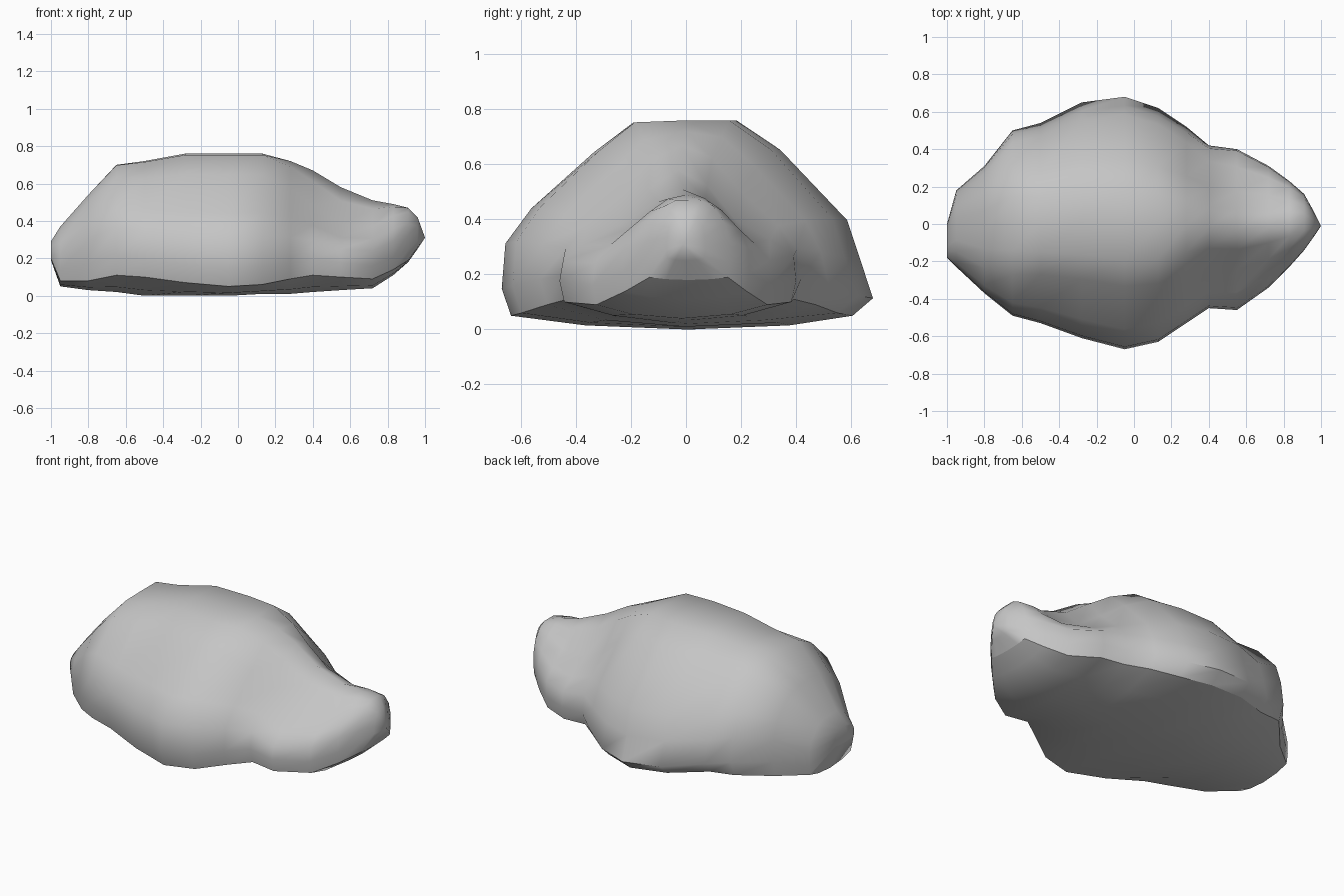
import bpy
import bmesh
import math

default_cube = bpy.data.objects.get("Cube")
if default_cube:
    bpy.data.objects.remove(default_cube, do_unlink=True)

# Stone material
stone = bpy.data.materials.new("stone grey")
stone.use_nodes = True
grey = (0.56, 0.56, 0.56, 1)
stone.diffuse_color = grey
shader = stone.node_tree.nodes["Principled BSDF"]
shader.inputs["Base Color"].default_value = grey
shader.inputs["Roughness"].default_value = 0.9

# Half profiles from rim to crest: (share of half width, share of height)
FRONT = [(.95, 0), (1, .14), (.98, .37), (.84, .55), (.5, .84), (.29, .99)]
BACK = [(.89, 0), (1, .09), (.93, .29), (.86, .49), (.5, .85), (.26, 1)]
NOSE_FRONT = [(.96, 0), (1, .16), (.97, .31), (.78, .44), (.5, .58), (.25, .85)]
NOSE_BACK = [(.96, 0), (1, .16), (.98, .35), (.78, .47), (.48, .63), (.25, .88)]
BLUNT = [(.95, 0), (1, .2), (.98, .48), (.88, .7), (.6, .92), (.3, 1)]

# Sections along the length: x, front y, back y, top z, rim z, bottom z
SECTIONS = [
    (-1, -.18, 0, .29, .2, .19),
    (-.95, -.23, .18, .37, .08, .05),
    (-.8, -.37, .31, .54, .08, .03),
    (-.65, -.49, .5, .7, .11, .02),
    (-.5, -.53, .54, .72, .1, 0),
    (-.28, -.61, .65, .76, .07, 0),
    (-.05, -.67, .68, .76, .05, 0),
    (.13, -.63, .62, .76, .06, .01),
    (.28, -.53, .52, .72, .09, .01),
    (.4, -.45, .42, .67, .11, .02),
    (.55, -.46, .4, .58, .1, .03),
    (.72, -.34, .31, .51, .09, .04),
    (.83, -.23, .23, .49, .14, .11),
    (.91, -.14, .16, .47, .19, .18),
    (.96, -.07, .07, .42, .26, .25),
    (1, -.01, -.01, .31, .31, .31),
]
RIM_END = len(SECTIONS) - 3


def ramp(x, start, end):
    return min(max((x - start) / (end - start), 0), 1)


def blend(first, second, amount):
    """Mix two half profiles."""
    return [(a + (c - a) * amount, b + (d - b) * amount)
            for (a, b), (c, d) in zip(first, second)]


def section_points(x, front, back, top, rim, bottom):
    """Closed loop: front wall, crest, back wall, underside."""
    middle = (front + back) / 2
    half = (back - front) / 2
    pointed = ramp(x, .2, .5)
    blunt = max(ramp(x, -.45, -.8), ramp(x, .65, .9))

    def wall(body, nose, side):
        profile = blend(blend(body, nose, pointed), BLUNT, blunt)
        return [(x, middle + side * half * w, rim + (top - rim) * h)
                for w, h in profile]

    crest = [(x, middle, top)]
    under = [(x, middle + half * share, bottom + (rim - bottom) * lift)
             for share, lift in ((.55, .3), (0, 0), (-.55, .3))]
    return (wall(FRONT, NOSE_FRONT, -1) + crest
            + wall(BACK, NOSE_BACK, 1)[::-1] + under)


# Boulder: loft the sections, then close both ends
bm = bmesh.new()
rings = [[bm.verts.new(p) for p in section_points(*s)] for s in SECTIONS]
count = len(rings[0])
back_rim = count - 4
for ring, following in zip(rings, rings[1:]):
    for i in range(count):
        j = (i + 1) % count
        bm.faces.new((ring[i], ring[j], following[j], following[i]))
bm.faces.new(rings[0])

# Crisp rim around the underside
for ring, following in zip(rings[:RIM_END], rings[1:]):
    for i in (0, back_rim):
        bm.edges.get((ring[i], following[i])).smooth = False
for ring in (rings[0], rings[RIM_END]):
    for i in range(back_rim, count):
        bm.edges.get((ring[i], ring[(i + 1) % count])).smooth = False

bmesh.ops.remove_doubles(bm, verts=bm.verts[:], dist=0.001)
bmesh.ops.recalc_face_normals(bm, faces=bm.faces[:])

mesh = bpy.data.meshes.new("boulder")
bm.to_mesh(mesh)
bm.free()
mesh.materials.append(stone)
boulder = bpy.data.objects.new("boulder", mesh)
bpy.context.collection.objects.link(boulder)

# Smooth stone surface that keeps the rim sharp
bpy.ops.object.select_all(action="DESELECT")
boulder.select_set(True)
bpy.context.view_layer.objects.active = boulder
bpy.ops.object.shade_smooth_by_angle(angle=math.radians(60), keep_sharp_edges=True)
